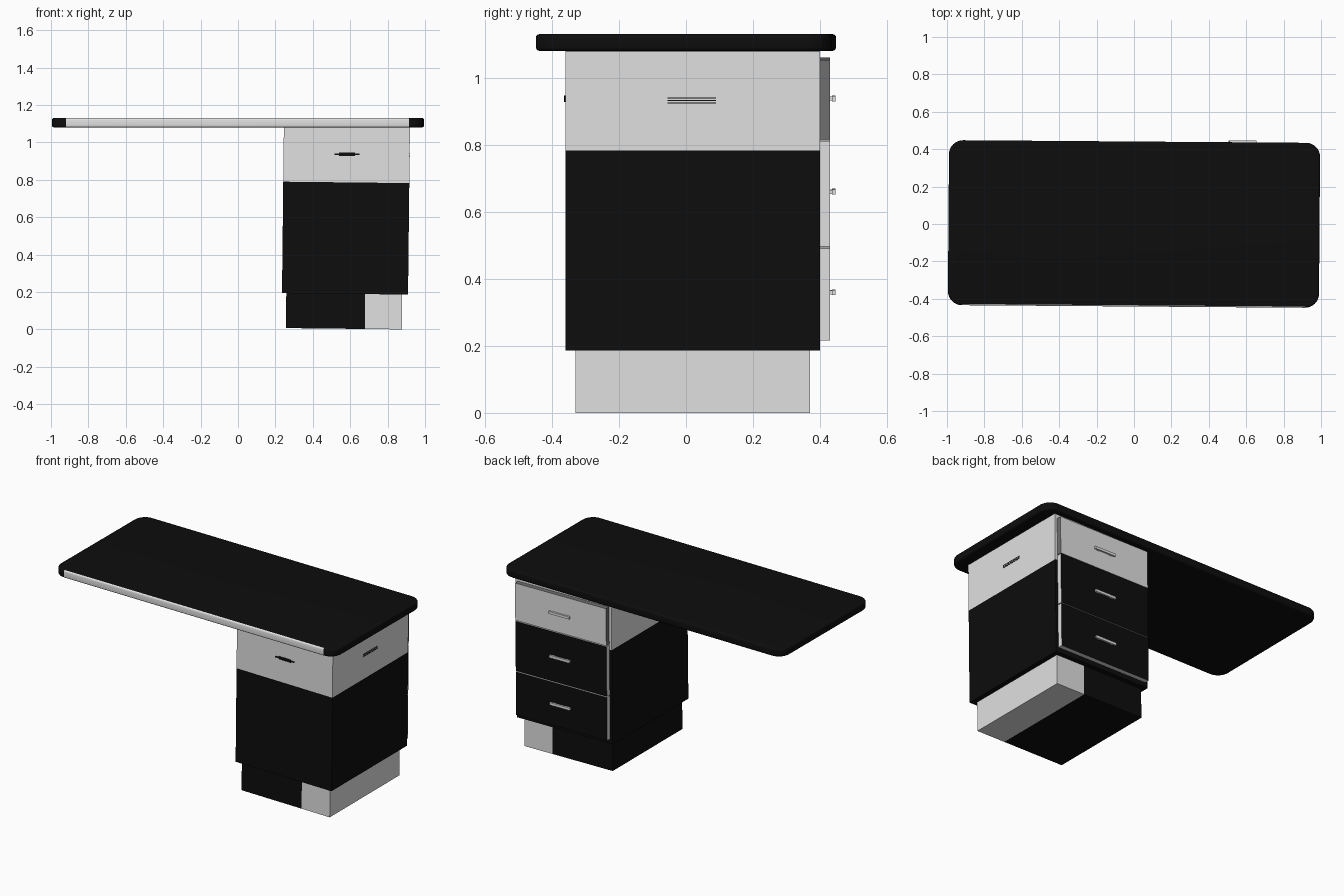
import bpy, bmesh, math
from mathutils import Matrix, Vector

if "Cube" in bpy.data.objects:
    bpy.data.objects.remove(bpy.data.objects["Cube"])


def material(name, v):
    m = bpy.data.materials.new(name)
    m.diffuse_color = (v, v, v, 1)
    m.use_nodes = True
    m.node_tree.nodes["Principled BSDF"].inputs["Base Color"].default_value = m.diffuse_color
    return m


BLACK = material("black", 0.004)
LIGHT = material("light_grey", 0.75)
GREY = material("dark_grey", 0.16)

# The pedestal leans very slightly sideways
PIVOT = Vector((0.57, 0, 0))
LEAN = (Matrix.Translation(PIVOT) @ Matrix.Rotation(math.radians(0.65), 4, 'Y')
        @ Matrix.Translation(-PIVOT))


def finish(name, bm, mats, rule=None, matrix=LEAN):
    bmesh.ops.recalc_face_normals(bm, faces=bm.faces)
    bm.normal_update()
    if rule:
        for f in bm.faces:
            f.material_index = rule(f.calc_center_median(), f.normal)
    bm.transform(matrix)
    me = bpy.data.meshes.new(name)
    bm.to_mesh(me)
    bm.free()
    for m in mats:
        me.materials.append(m)
    ob = bpy.data.objects.new(name, me)
    bpy.context.collection.objects.link(ob)
    return ob


def box(name, x, y, z, mats, rule=None, cut=None):
    """Box from ranges; cut = (point, normal) of an extra edge loop."""
    bm = bmesh.new()
    bmesh.ops.create_cube(bm, size=1)
    for v in bm.verts:
        v.co = Vector([r[0] + (c + 0.5) * (r[1] - r[0])
                       for r, c in zip((x, y, z), v.co)])
    if cut:
        bmesh.ops.bisect_plane(bm, geom=bm.verts[:] + bm.edges[:] + bm.faces[:],
                               plane_co=cut[0], plane_no=cut[1])
    return finish(name, bm, mats, rule)


# Desk top: rounded slab with softened rim and a light strip on the front edge
HX, HY, R = 0.992, 0.441, 0.075
bm = bmesh.new()
ring = []
for k, (sx, sy) in enumerate(((1, 1), (-1, 1), (-1, -1), (1, -1))):
    for i in range(9):
        a = math.radians(90 * k + 90 * i / 8)
        ring.append(bm.verts.new((sx * (HX - R) + R * math.cos(a),
                                  sy * (HY - R) + R * math.sin(a), 1.08)))
face = bm.faces.new(ring)
ext = bmesh.ops.extrude_face_region(bm, geom=[face])
for v in ext['geom']:
    if isinstance(v, bmesh.types.BMVert):
        v.co.z = 1.13
bm.normal_update()
rim = [e for e in bm.edges if abs(e.verts[0].co.z - e.verts[1].co.z) < 1e-5]
bmesh.ops.bevel(bm, geom=rim, offset=0.011, segments=4, profile=0.5, affect='EDGES')
top = finish("desk_top", bm, [BLACK, LIGHT],
             lambda c, n: int(n.y < -0.5 and abs(c.x) < HX - R - 0.001),
             Matrix.Rotation(math.radians(-0.43), 4, 'Z'))
bpy.context.view_layer.objects.active = top
top.select_set(True)
bpy.ops.object.shade_smooth_by_angle(angle=math.radians(40))

# Cabinet body: light upper band, black below
box("cabinet", (0.233, 0.907), (-0.36, 0.40), (0.19, 1.082), [BLACK, LIGHT],
    lambda c, n: int(c.z > 0.786), ((0, 0, 0.786), (0, 0, 1)))

# Plinth: light part on the right, black on the left
box("plinth", (0.256, 0.876), (-0.33, 0.37), (0.0035, 0.19), [BLACK, LIGHT],
    lambda c, n: int(c.x > 0.678), ((0.678, 0, 0), (1, 0, 0)))

# Drawers at the back, each with a bar handle on two posts
for name, z0, z1, zh, front, side in (
        ("bottom", 0.22, 0.494, 0.36, BLACK, LIGHT),
        ("middle", 0.50, 0.815, 0.66, BLACK, LIGHT),
        ("top", 0.82, 1.056, 0.938, LIGHT, GREY)):
    box(name + "_drawer", (0.25, 0.89), (0.399, 0.43), (z0, z1), [side, front],
        lambda c, n: int(n.y > 0.5))
    box(name + "_handle", (0.50, 0.645), (0.436, 0.446), (zh - 0.008, zh + 0.008), [LIGHT])
    for x in (0.515, 0.61):
        box(name + "_handle_post", (x, x + 0.02), (0.429, 0.437),
            (zh - 0.006, zh + 0.006), [LIGHT])

# Dark grip on the front panel: thin tips with a thicker middle
box("front_grip", (0.505, 0.64), (-0.363, -0.359), (0.933, 0.941), [BLACK])
box("front_grip_middle", (0.53, 0.615), (-0.364, -0.359), (0.928, 0.946), [BLACK])

# Fine grip lines on the right panel
for z in (0.929, 0.936, 0.944):
    box("side_grip_line", (0.906, 0.9085), (-0.055, 0.09), (z - 0.0015, z + 0.0015), [BLACK])
